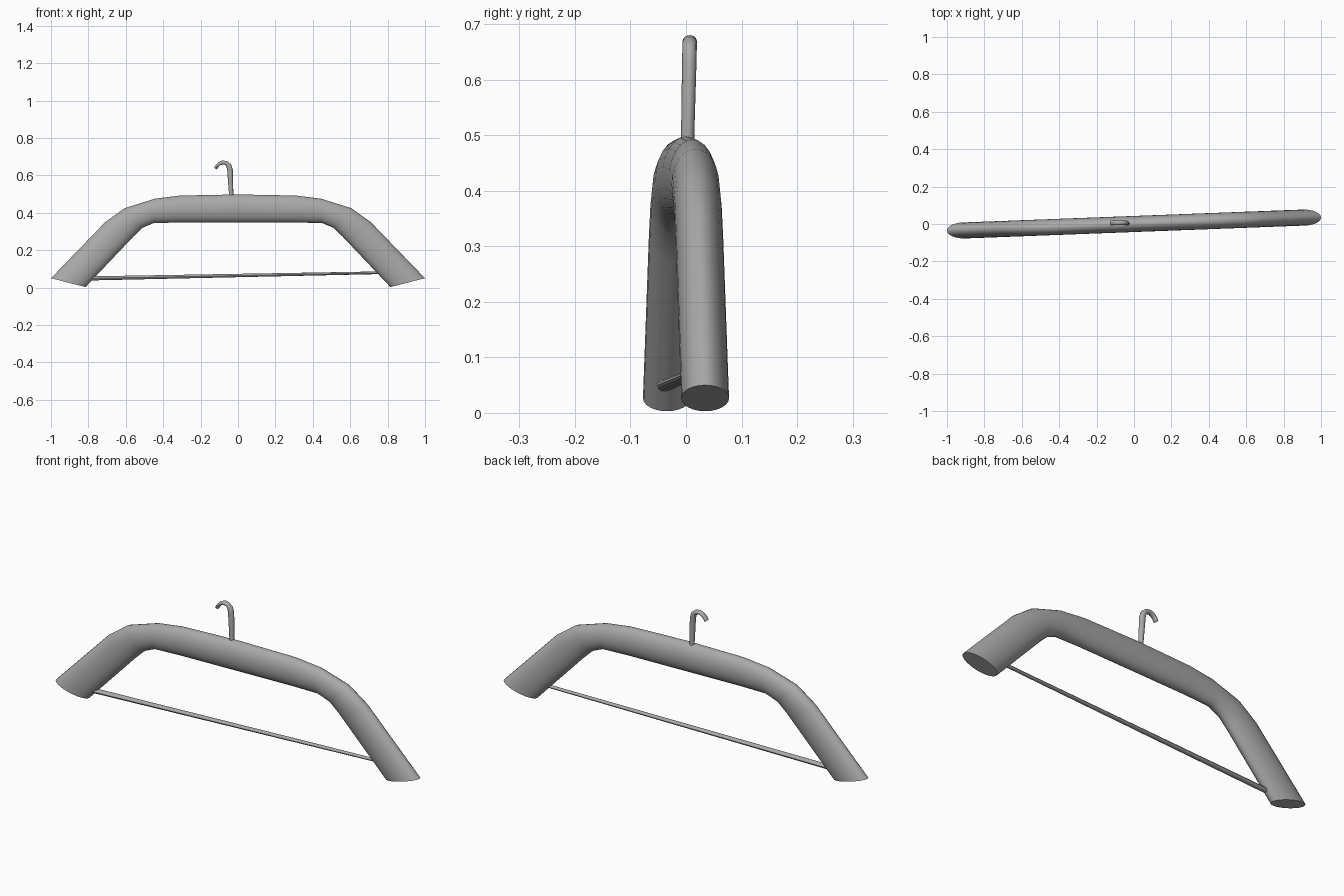
import bpy, bmesh, math
from mathutils import Vector

cube = bpy.data.objects.get("Cube")
if cube:
    bpy.data.objects.remove(cube)

grey = bpy.data.materials.new("plain grey")
grey.use_nodes = True
colour = (0.4, 0.4, 0.4, 1)
grey.diffuse_color = colour
grey.node_tree.nodes["Principled BSDF"].inputs["Base Color"].default_value = colour


def loft(name, rings, sides):
    """Skin elliptical rings given as (centre, half axis, half axis), with closed ends."""
    bm = bmesh.new()
    loops = []
    for centre, u, v in rings:
        angles = [2 * math.pi * i / sides for i in range(sides)]
        loops.append([bm.verts.new(centre + u * math.cos(a) + v * math.sin(a)) for a in angles])
    for a, b in zip(loops, loops[1:]):
        for i in range(sides):
            j = (i + 1) % sides
            bm.faces.new((a[i], a[j], b[j], b[i]))
    bm.faces.new(loops[0])
    bm.faces.new(loops[-1])
    bmesh.ops.recalc_face_normals(bm, faces=bm.faces)
    mesh = bpy.data.meshes.new(name)
    bm.to_mesh(mesh)
    bm.free()
    mesh.materials.append(grey)
    obj = bpy.data.objects.new(name, mesh)
    bpy.context.collection.objects.link(obj)
    bpy.ops.object.select_all(action="DESELECT")
    obj.select_set(True)
    bpy.context.view_layer.objects.active = obj
    bpy.ops.object.shade_smooth_by_angle(angle=math.radians(40))
    return obj


def tube(name, path, widths, depths, sides):
    """Round rod along a path, tapered by the given radii."""
    points = [Vector(p) for p in path]
    rings = []
    for i, p in enumerate(points):
        along = points[min(i + 1, len(points) - 1)] - points[max(i - 1, 0)]
        across = Vector((-along.z, 0, along.x)).normalized()
        rings.append((p, across * widths[i], Vector((0, depths[i], 0))))
    return loft(name, rings, sides)


SKEW = 0.038   # the hanger is turned slightly about the upright axis

# Shoulder bar: outer and inner edge of each section on one half, then mirrored
half = [((1.0, 0.05), (0.815, 0.003)), ((0.71, 0.35), (0.56, 0.272)),
        ((0.605, 0.425), (0.51, 0.32)), ((0.445, 0.475), (0.45, 0.345)),
        ((0.31, 0.492), (0.31, 0.348)), ((0, 0.498), (0, 0.348))]
full = half + [((-o[0], o[1]), (-i[0], i[1])) for o, i in reversed(half[:-1])]
rings = []
for outer, inner in full:
    o = Vector((outer[0], 0, outer[1]))
    n = Vector((inner[0], 0, inner[1]))
    centre = (o + n) / 2
    centre.y = SKEW * centre.x
    rings.append((centre, (o - n) / 2, Vector((0, 0.043, 0))))
loft("shoulder_bar", rings, 24)

# Thin trouser rail, slightly sloping and tapered
tube("trouser_rail", [(-0.8, -0.038, 0.049), (0.79, 0.034, 0.08)],
     (0.011, 0.007), (0.015, 0.01), 12)

# Hook: upright stem with a curled top
hook = [(-0.036, 0.46), (-0.037, 0.51), (-0.043, 0.63), (-0.049, 0.652), (-0.063, 0.666),
        (-0.082, 0.669), (-0.1, 0.662), (-0.112, 0.65), (-0.121, 0.636)]
tube("hook", [(x, 0.003 + 0.022 * (z - 0.5), z) for x, z in hook],
     [0.012, 0.012, 0.015, 0.014] + [0.011] * 2 + [0.009] * 3, [0.012] * 2 + [0.013] * 7, 12)
